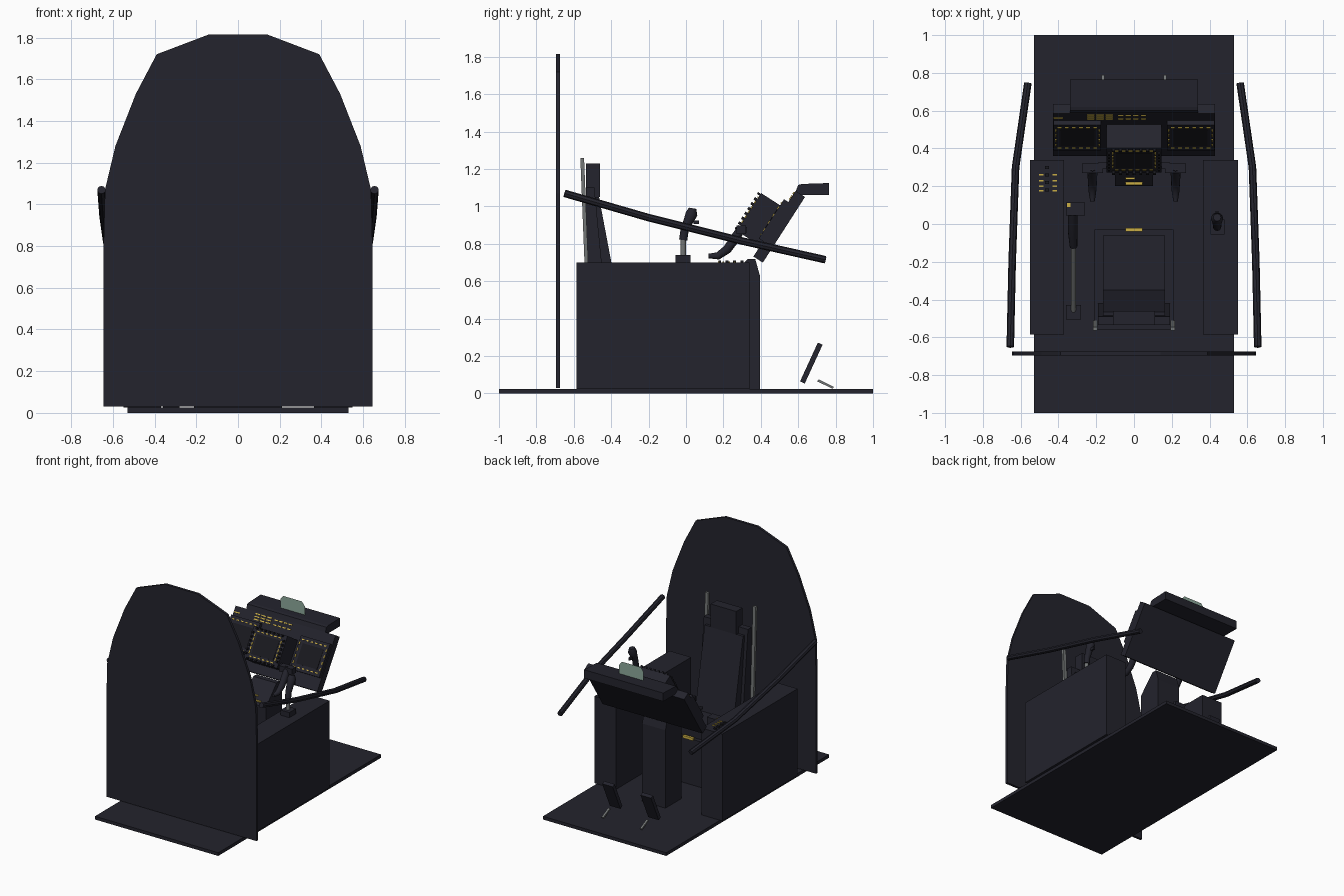
import bpy, bmesh, math
from mathutils import Matrix, Vector

if "Cube" in bpy.data.objects:
    bpy.data.objects.remove(bpy.data.objects["Cube"])


def material(name, r, g, b):
    m = bpy.data.materials.new(name)
    m.diffuse_color = (r, g, b, 1)
    m.use_nodes = True
    m.node_tree.nodes["Principled BSDF"].inputs["Base Color"].default_value = m.diffuse_color
    return m


DARK = material("dark slate", 0.017, 0.017, 0.026)
BLACK = material("soft black", 0.010, 0.010, 0.014)
GREY = material("worn metal", 0.17, 0.18, 0.18)
YELLOW = material("marking yellow", 0.60, 0.43, 0.06)
GLASS = material("sage glass", 0.27, 0.40, 0.33)


def finish(name, bm, mat):
    bmesh.ops.recalc_face_normals(bm, faces=bm.faces)
    me = bpy.data.meshes.new(name)
    bm.to_mesh(me)
    bm.free()
    me.materials.append(mat)
    ob = bpy.data.objects.new(name, me)
    bpy.context.collection.objects.link(ob)
    return ob


def boxes(name, items, mat=DARK, frame=Matrix()):
    """Boxes given as (centre, size), placed in a local frame."""
    bm = bmesh.new()
    for c, s in items:
        bmesh.ops.create_cube(bm, size=1, matrix=frame @ Matrix.Translation(c) @ Matrix.Diagonal((*s, 1)))
    return finish(name, bm, mat)


def span(name, x, y, z, mat=DARK):
    lo, hi = zip(x, y, z)
    return boxes(name, [([(a + b) / 2 for a, b in zip(lo, hi)], [b - a for a, b in zip(lo, hi)])], mat)


def prism(name, pts, axis, a, b, mat=DARK):
    """Extrude a 2D profile along x (profile is y,z) or y (profile is x,z)."""
    bm = bmesh.new()
    co = (lambda p, t: (t, p[0], p[1])) if axis == "x" else (lambda p, t: (p[0], t, p[1]))
    f = bm.faces.new([bm.verts.new(co(p, a)) for p in pts])
    r = bmesh.ops.extrude_face_region(bm, geom=[f])
    d = Vector((b - a, 0, 0)) if axis == "x" else Vector((0, b - a, 0))
    bmesh.ops.translate(bm, vec=d, verts=[v for v in r["geom"] if isinstance(v, bmesh.types.BMVert)])
    return finish(name, bm, mat)


def tube(name, pts, radii, mat=DARK, sides=12):
    """Round bar through points with a radius at each point."""
    bm = bmesh.new()
    pts = [Vector(p) for p in pts]
    rings = []
    for i, p in enumerate(pts):
        t = (pts[min(i + 1, len(pts) - 1)] - pts[max(i - 1, 0)]).normalized()
        u = t.cross(Vector((1, 0, 0))).normalized()
        v = t.cross(u)
        rings.append([bm.verts.new(p + radii[i] * (math.cos(k) * u + math.sin(k) * v))
                      for k in (2 * math.pi * j / sides for j in range(sides))])
    for r0, r1 in zip(rings, rings[1:]):
        for j in range(sides):
            k = (j + 1) % sides
            bm.faces.new((r0[j], r0[k], r1[k], r1[j]))
    bm.faces.new(rings[0])
    bm.faces.new(rings[-1])
    ob = finish(name, bm, mat)
    bpy.context.view_layer.objects.active = ob
    ob.select_set(True)
    bpy.ops.object.shade_smooth_by_angle(angle=math.radians(40))
    ob.select_set(False)
    return ob


def ring(cx, cy, hx, hy, w, nx, ny, long, short, thick):
    """Small marks around the border of a display."""
    out = []
    for s in (-1, 1):
        for i in range(nx):
            out.append(((cx + hx * 0.82 * (2 * i / (nx - 1) - 1), cy + s * hy, w), (long, short, thick)))
        for i in range(ny):
            out.append(((cx + s * hx, cy + hy * 0.7 * (2 * i / (ny - 1) - 1), w), (short, long, thick)))
    return out


# Floor and rear bulkhead
span("floor", (-0.53, 0.53), (-1, 1), (0, 0.025))
half = [(0.645, 0.03), (0.645, 0.80), (0.638, 1.07), (0.588, 1.28), (0.49, 1.53), (0.39, 1.72), (0.14, 1.815)]
prism("bulkhead", half + [(-x, z) for x, z in reversed(half)], "y", -0.695, -0.675)

# Side consoles and centre pedestal
span("left_console", (-0.55, -0.37), (-0.585, 0.34), (0.025, 0.70))
span("right_console", (0.365, 0.55), (-0.585, 0.34), (0.025, 0.70))
prism("pedestal", [(0.20, 0.025), (0.20, 0.58), (0.33, 0.72), (0.37, 0.72), (0.395, 0.63), (0.395, 0.025)],
      "x", -0.10, 0.10)
boxes("console_switches", [((x, y, 0.702), (0.024, 0.008, 0.008))
                           for x in (-0.49, -0.42) for y in (0.175, 0.20, 0.23, 0.26)], YELLOW)
boxes("console_knobs", [((-0.46, y, 0.704), (0.02, 0.015, 0.012)) for y in (0.18, 0.22, 0.26, 0.30)], BLACK)
boxes("pedestal_marks", [((0, 0.215, 0.604), (0.09, 0.016, 0.006)), ((-0.02, 0.24, 0.631), (0.05, 0.01, 0.006))],
      YELLOW)

# Canopy rails
for side, s in (("left", -1), ("right", 1)):
    tube(side + "_canopy_rail", [(s * 0.655, -0.65, 1.07), (s * 0.645, -0.2, 0.94), (s * 0.627, 0.30, 0.815),
                                 (s * 0.562, 0.745, 0.715)], [0.02] * 4, DARK, 8)

# Instrument panel, tilted toward the seat
tilt = Matrix.Rotation(math.atan2(0.84, 0.54), 4, "X")
panel = Matrix.Translation((0, 0.473, 0.9075)) @ tilt
boxes("instrument_panel", [((0, 0, -0.03), (0.86, 0.417, 0.06))], DARK, panel)
for side, s in (("left", -1), ("right", 1)):
    x = s * 0.30
    boxes(side + "_display_bezel", [((x, 0.013, 0.014), (0.25, 0.25, 0.028))], DARK, panel)
    boxes(side + "_display_screen", [((x, 0.013, 0.029), (0.18, 0.15, 0.004))], BLACK, panel)
    boxes(side + "_display_marks", ring(x, 0.013, 0.115, 0.1, 0.03, 6, 4, 0.02, 0.008, 0.006), YELLOW, panel)
boxes("panel_labels", [((x, v, 0.003), (0.04, 0.008, 0.006)) for x in (-0.23, -0.18, -0.13)
                       for v in (0.155, 0.175, 0.195)]
      + [((x, v, 0.003), (0.028, 0.008, 0.006)) for x in (-0.07, -0.03, 0.01, 0.05) for v in (0.155, 0.19)]
      + [((-0.40, 0.165, 0.003), (0.05, 0.008, 0.006))], YELLOW, panel)

# Centre display box standing out from the panel
centre = Matrix.Translation((0, 0.337, 0.97)) @ tilt
boxes("centre_display_box", [((0, 0, -0.078), (0.29, 0.24, 0.156))], DARK, centre)
boxes("centre_screen", [((0, 0, 0.001), (0.19, 0.15, 0.004))], BLACK, centre)
boxes("centre_display_marks", ring(0, 0, 0.112, 0.092, 0.002, 6, 5, 0.02, 0.008, 0.006), YELLOW, centre)
boxes("centre_buttons", ring(0, 0, 0.132, 0.11, 0.008, 7, 6, 0.015, 0.012, 0.018), BLACK, centre)

# Hand grips on both sides of the centre display
for side, s in (("left", -1), ("right", 1)):
    tube(side + "_hand_grip", [(s * 0.22, 0.12, 0.735), (s * 0.22, 0.17, 0.735), (s * 0.22, 0.22, 0.77),
                               (s * 0.22, 0.27, 0.84), (s * 0.22, 0.30, 0.89)],
         [0.012, 0.02, 0.024, 0.026, 0.022], DARK)
    boxes(side + "_grip_head", [((s * 0.22, 0.295, 0.875), (0.11, 0.05, 0.045)),
                                ((s * 0.16, 0.31, 0.875), (0.06, 0.03, 0.03))])

# Glare shield and sight glass
prism("glare_shield", [(0.57, 1.04), (0.60, 1.115), (0.62, 1.12), (0.765, 1.125), (0.765, 1.06), (0.62, 1.06)],
      "x", -0.34, 0.34)
bm = bmesh.new()
bm.faces.new([bm.verts.new((x, 0.67, z)) for x, z in
              [(-0.105, 1.12), (0.105, 1.12), (0.105, 1.19), (0.08, 1.22), (-0.08, 1.22), (-0.105, 1.19)]])
finish("sight_glass", bm, GLASS)

# Seat
span("seat_base", (-0.21, 0.21), (-0.56, -0.03), (0.025, 0.38))
span("seat_cushion", (-0.165, 0.165), (-0.36, -0.06), (0.38, 0.44))
prism("seat_shell", [(-0.42, 0.38), (-0.53, 0.38), (-0.535, 1.10), (-0.49, 1.10)], "x", -0.19, 0.19)
prism("back_cushion", [(-0.35, 0.44), (-0.44, 0.44), (-0.50, 1.05), (-0.465, 1.05)], "x", -0.165, 0.165)
span("headrest", (-0.11, 0.11), (-0.535, -0.46), (1.05, 1.23))
boxes("seat_pull_handle", [((0, -0.03, 0.385), (0.09, 0.02, 0.02))], YELLOW)
for side, s in (("left", -1), ("right", 1)):
    x = s * 0.205
    prism(side + "_seat_rail", [(-0.51, 0.38), (-0.53, 0.38), (-0.565, 1.26), (-0.545, 1.26)],
          "x", x - 0.013, x + 0.013, GREY)

# Lever beside the seat
span("lever_base", (-0.36, -0.28), (-0.505, -0.43), (0.025, 0.26))
tube("lever_shaft", [(-0.32, -0.46, 0.25), (-0.32, -0.10, 0.52)], [0.014, 0.014], GREY)
tube("lever_grip", [(-0.32, -0.12, 0.505), (-0.325, -0.04, 0.565), (-0.325, 0.06, 0.63)], [0.02, 0.025, 0.025])
boxes("lever_head", [((-0.31, 0.08, 0.64), (0.10, 0.07, 0.06))])
boxes("lever_switch", [((-0.345, 0.10, 0.671), (0.02, 0.02, 0.008))], YELLOW)

# Control stick on the right console
span("stick_base", (0.405, 0.48), (-0.055, 0.025), (0.70, 0.74))
tube("stick_shaft", [(0.44, -0.015, 0.74), (0.44, -0.015, 0.84)], [0.015, 0.015], GREY)
tube("stick_grip", [(0.44, -0.015, 0.82), (0.44, -0.008, 0.87), (0.44, 0.012, 0.92), (0.44, 0.03, 0.96),
                    (0.44, 0.035, 0.99)], [0.022, 0.022, 0.026, 0.032, 0.02])
boxes("stick_trigger", [((0.44, 0.055, 0.915), (0.015, 0.03, 0.02))])

# Foot pedals with their links
for side, s in (("left", -1), ("right", 1)):
    x = s * 0.165
    prism(side + "_pedal", [(0.61, 0.065), (0.635, 0.053), (0.73, 0.26), (0.705, 0.272)], "x", x - 0.045, x + 0.045)
    prism(side + "_pedal_link", [(0.70, 0.065), (0.71, 0.075), (0.79, 0.035), (0.785, 0.025)],
          "x", x - 0.008, x + 0.008, GREY)
